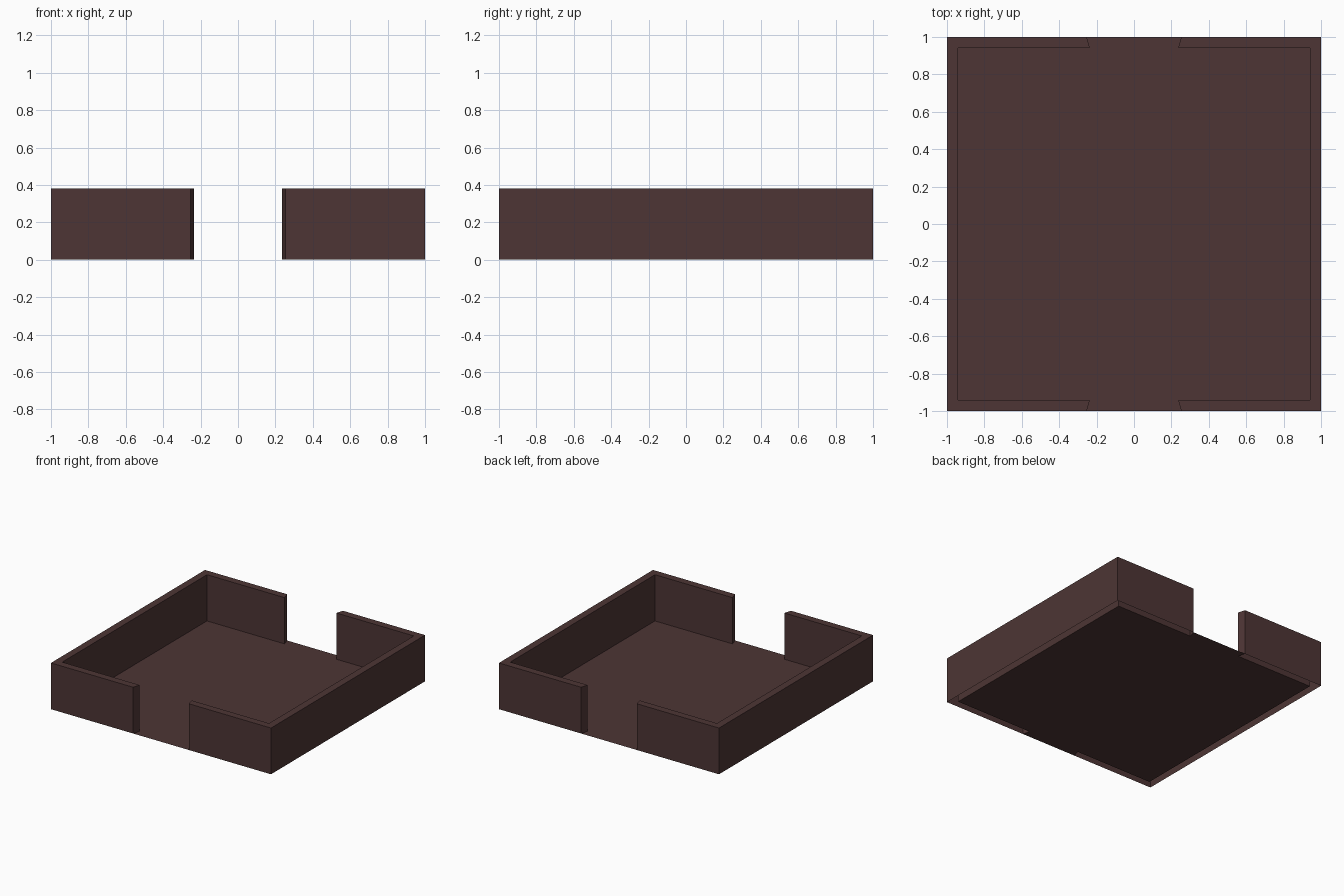
import bpy

if "Cube" in bpy.data.objects:
    bpy.data.objects.remove(bpy.data.objects["Cube"])

HEIGHT = 0.38
INNER = 0.94       # inside face of the walls
GAP_OUT = 0.253    # doorway half-width at the outer face
GAP_IN = 0.236     # doorway half-width at the inner face

brown = bpy.data.materials.new("dark brown")
brown.diffuse_color = (0.075, 0.036, 0.035, 1)
brown.use_nodes = True
brown.node_tree.nodes["Principled BSDF"].inputs["Base Color"].default_value = brown.diffuse_color


def add_object(name, verts, faces):
    mesh = bpy.data.meshes.new(name)
    mesh.from_pydata(verts, [], faces)
    mesh.materials.append(brown)
    obj = bpy.data.objects.new(name, mesh)
    bpy.context.collection.objects.link(obj)
    return obj


# C-shaped wall outline (right half), counter-clockwise, with slanted doorway ends
outline = [(GAP_OUT, -1), (1, -1), (1, 1), (GAP_OUT, 1),
           (GAP_IN, INNER), (INNER, INNER), (INNER, -INNER), (GAP_IN, -INNER)]
n = len(outline)

# Walls: hollow shells, open underneath; the left one is the right one turned half round
for name, s in (("right_wall", 1), ("left_wall", -1)):
    verts = [(s * x, s * y, z) for z in (0, HEIGHT) for x, y in outline]
    sides = [(i, (i + 1) % n, (i + 1) % n + n, i + n) for i in range(n)]
    # top strips: front arm, long side, back arm
    top = [(n + 0, n + 1, n + 6, n + 7), (n + 1, n + 2, n + 5, n + 6),
           (n + 2, n + 3, n + 4, n + 5)]
    add_object(name, verts, sides + top)

# Floor: thin sheet filling the inside
I = INNER
add_object("floor", [(-I, -I, 0), (I, -I, 0), (I, I, 0), (-I, I, 0)], [(0, 1, 2, 3)])

# Door sills: floor continued through both doorways
for name, s in (("front_sill", 1), ("back_sill", -1)):
    pts = [(-GAP_OUT, -1), (GAP_OUT, -1), (GAP_IN, -I), (-GAP_IN, -I)]
    add_object(name, [(s * x, s * y, 0) for x, y in pts], [(0, 1, 2, 3)])
